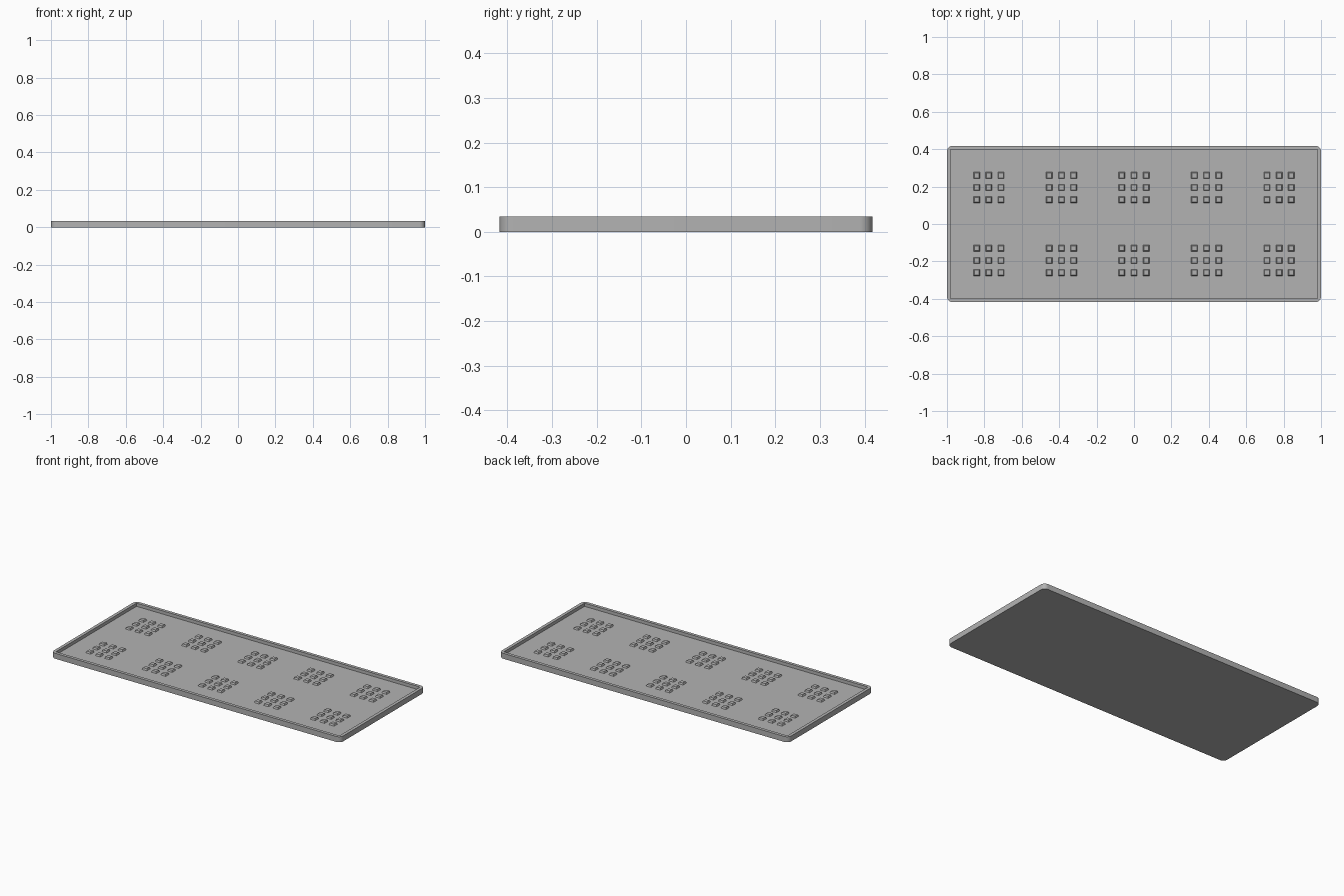
import bpy
import bmesh
import math

cube = bpy.data.objects.get("Cube")
if cube:
    bpy.data.objects.remove(cube, do_unlink=True)

LENGTH, WIDTH, HEIGHT = 2.0, 0.835, 0.034
FLOOR = 0.014      # height of the recessed floor
RIM = 0.028        # rim thickness
RADIUS = 0.03      # outer corner radius

grey = bpy.data.materials.new("plain grey")
grey.use_nodes = True
colour = (0.45, 0.45, 0.45, 1)
grey.diffuse_color = colour
grey.node_tree.nodes["Principled BSDF"].inputs["Base Color"].default_value = colour


def make_object(name, bm):
    mesh = bpy.data.meshes.new(name)
    bmesh.ops.recalc_face_normals(bm, faces=bm.faces)
    bm.to_mesh(mesh)
    bm.free()
    mesh.materials.append(grey)
    obj = bpy.data.objects.new(name, mesh)
    bpy.context.collection.objects.link(obj)
    return obj


def add_block(bm, centre, size):
    verts = bmesh.ops.create_cube(bm, size=1)["verts"]
    bmesh.ops.scale(bm, vec=size, verts=verts)
    bmesh.ops.translate(bm, vec=centre, verts=verts)
    return verts


# Tray: rounded slab with an inset, sunken floor
bm = bmesh.new()
add_block(bm, (0, 0, HEIGHT / 2), (LENGTH, WIDTH, HEIGHT))
top = max(bm.faces, key=lambda f: f.calc_center_median().z)
bmesh.ops.inset_region(bm, faces=[top], thickness=RIM)
wall = bmesh.ops.extrude_face_region(bm, geom=[top])
floor_verts = [v for v in wall["geom"] if isinstance(v, bmesh.types.BMVert)]
bmesh.ops.translate(bm, vec=(0, 0, FLOOR - HEIGHT), verts=floor_verts)
if top.is_valid:
    bmesh.ops.delete(bm, geom=[top], context="FACES_ONLY")
corners = [e for e in bm.edges
           if all(abs(v.co.x) > LENGTH / 2 - 0.001 for v in e.verts)
           and abs(e.verts[0].co.z - e.verts[1].co.z) > 0.03]
bmesh.ops.bevel(bm, geom=corners, offset=RADIUS, segments=8,
                profile=0.5, affect="EDGES")
tray = make_object("tray", bm)
bpy.context.view_layer.objects.active = tray
tray.select_set(True)
bpy.ops.object.shade_smooth_by_angle(angle=math.radians(30))

# Studs: ten clusters, each three by three, with slightly narrower tops
STUD, STUD_HEIGHT, PITCH = 0.034, 0.01, 0.065
bm = bmesh.new()
for column in range(-2, 3):
    for side in (-1, 1):
        for i in (-1, 0, 1):
            for j in (-1, 0, 1):
                x = column * 0.388 + i * PITCH
                y = side * 0.195 + j * PITCH
                verts = add_block(bm, (x, y, FLOOR + STUD_HEIGHT / 2),
                                  (STUD, STUD, STUD_HEIGHT))
                for v in verts:
                    if v.co.z > FLOOR + STUD_HEIGHT / 2:
                        v.co.x = x + (v.co.x - x) * 0.75
                        v.co.y = y + (v.co.y - y) * 0.75
make_object("floor_studs", bm)
